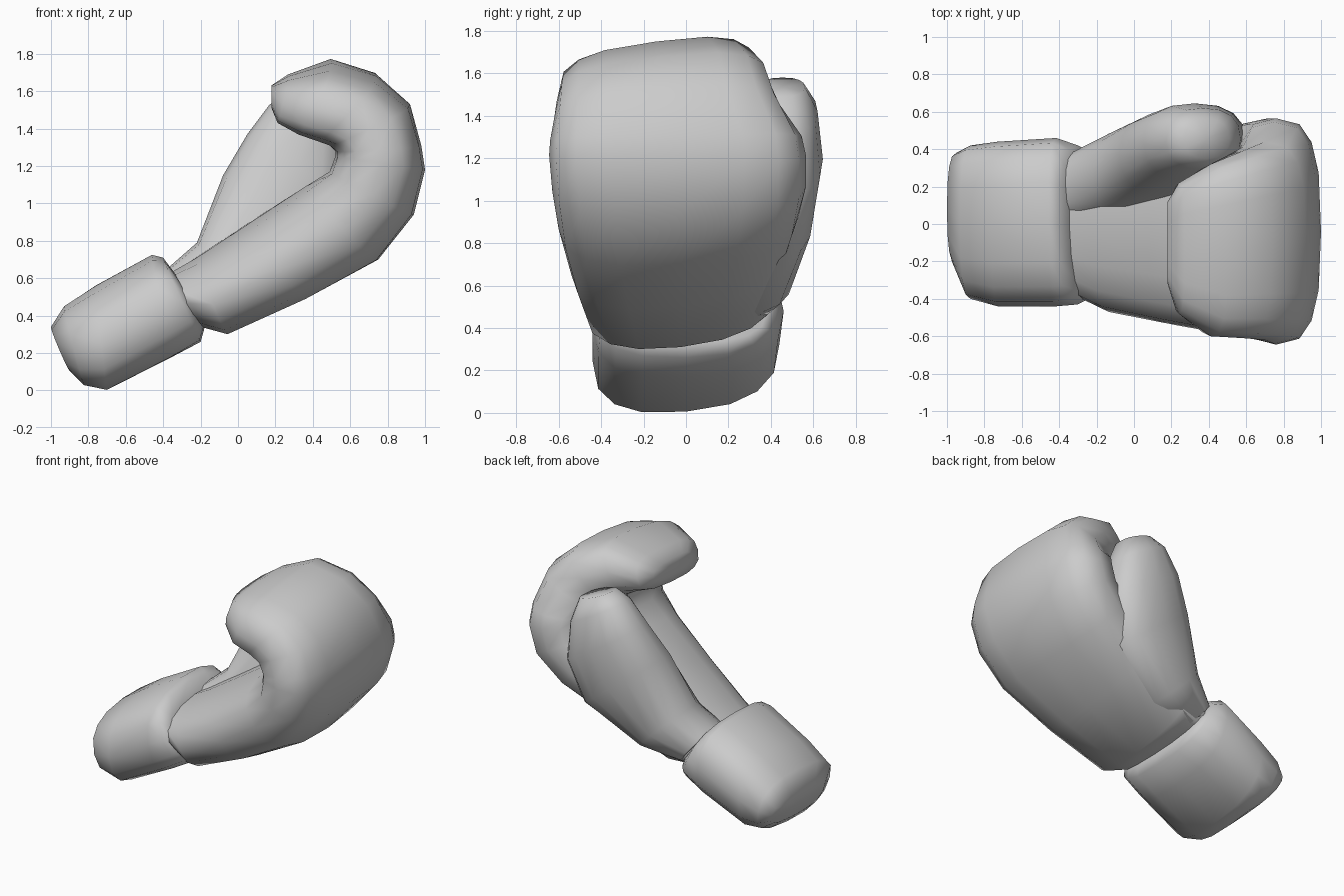
import bpy, bmesh, math
from mathutils import Vector

SIDES = 16


def loft(name, stations, power_start, power_end):
    """Skin rounded cross-sections: (outer x, z, inner x, z, y min, y max, tilt).
    The power makes sections rounder (2) or boxier (3), blended along the length."""
    bm = bmesh.new()
    rings = []
    for i, (ox, oz, ix, iz, y0, y1, tilt) in enumerate(stations):
        f = min(1, 2 * i / (len(stations) - 1))
        power = power_start + (power_end - power_start) * f
        ring = []
        for k in range(SIDES):
            t = 2 * math.pi * k / SIDES
            c, s = math.cos(t), math.sin(t)
            u = math.copysign(abs(c) ** (2 / power), c)
            v = math.copysign(abs(s) ** (2 / power), s)
            y = (y0 + y1) / 2 + v * (y1 - y0) / 2
            x = (ox + ix) / 2 + u * (ox - ix) / 2
            z = (oz + iz) / 2 + u * (oz - iz) / 2 + tilt * v
            ring.append(bm.verts.new((x, y, z)))
        rings.append(ring)
    for a, b in zip(rings, rings[1:]):
        for k in range(SIDES):
            n = (k + 1) % SIDES
            bm.faces.new((a[k], a[n], b[n], b[k]))
    # fan caps
    for ring in (rings[0], rings[-1]):
        mid = bm.verts.new(sum((v.co for v in ring), Vector()) / SIDES)
        for k in range(SIDES):
            bm.faces.new((ring[k], ring[(k + 1) % SIDES], mid))
    bmesh.ops.recalc_face_normals(bm, faces=bm.faces)
    me = bpy.data.meshes.new(name)
    bm.to_mesh(me)
    bm.free()
    ob = bpy.data.objects.new(name, me)
    bpy.context.collection.objects.link(ob)
    bpy.ops.object.select_all(action='DESELECT')
    ob.select_set(True)
    bpy.context.view_layer.objects.active = ob
    bpy.ops.object.shade_smooth_by_angle(angle=math.radians(65))
    return ob


# padded hand: wrist, palm and back, knuckles, then fingers curled over the palm
loft("padded_hand", [
    (-0.20, 0.34, -0.36, 0.63, -0.40, 0.39, 0.02),
    (-0.05, 0.31, -0.22, 0.71, -0.47, 0.42, 0.05),
    (0.37, 0.50, 0.07, 0.90, -0.54, 0.47, 0.05),
    (0.75, 0.70, 0.36, 1.09, -0.60, 0.53, 0.03),
    (0.94, 0.94, 0.49, 1.17, -0.63, 0.565, 0.01),
    (1.00, 1.18, 0.52, 1.25, -0.645, 0.565, 0),
    (0.98, 1.31, 0.52, 1.28, -0.64, 0.545, 0.01),
    (0.92, 1.53, 0.48, 1.32, -0.62, 0.44, 0.03),
    (0.74, 1.68, 0.42, 1.35, -0.61, 0.39, 0.05),
    (0.50, 1.75, 0.32, 1.39, -0.60, 0.32, 0.06),
    (0.27, 1.68, 0.21, 1.44, -0.48, 0.22, 0.03),
    (0.18, 1.63, 0.18, 1.51, -0.32, 0.12, 0.01),
], 2.2, 3.0)

# thumb: broad base blending into the side of the hand, rounded tip by the fingers
loft("thumb", [
    (-0.18, 0.40, -0.38, 0.65, 0.00, 0.40, 0),
    (0.10, 0.47, -0.22, 0.79, 0.04, 0.50, 0),
    (0.50, 0.71, -0.08, 1.15, 0.14, 0.60, 0),
    (0.60, 1.02, 0.05, 1.37, 0.23, 0.645, 0),
    (0.57, 1.31, 0.17, 1.53, 0.29, 0.62, 0),
    (0.51, 1.49, 0.27, 1.58, 0.35, 0.56, 0),
], 2.3, 2.4)

# wrist cuff: bulged closed end, straight sleeve, rolled edge at the hand
loft("wrist_cuff", [
    (-0.90, 0.11, -1.00, 0.34, -0.22, 0.38, 0.02),
    (-0.82, 0.03, -0.93, 0.45, -0.40, 0.42, 0.03),
    (-0.70, 0.006, -0.76, 0.56, -0.44, 0.44, 0.04),
    (-0.37, 0.17, -0.46, 0.725, -0.44, 0.46, 0.03),
    (-0.20, 0.26, -0.40, 0.71, -0.43, 0.42, 0.01),
    (-0.18, 0.33, -0.34, 0.63, -0.38, 0.38, 0),
], 2.5, 2.6)
